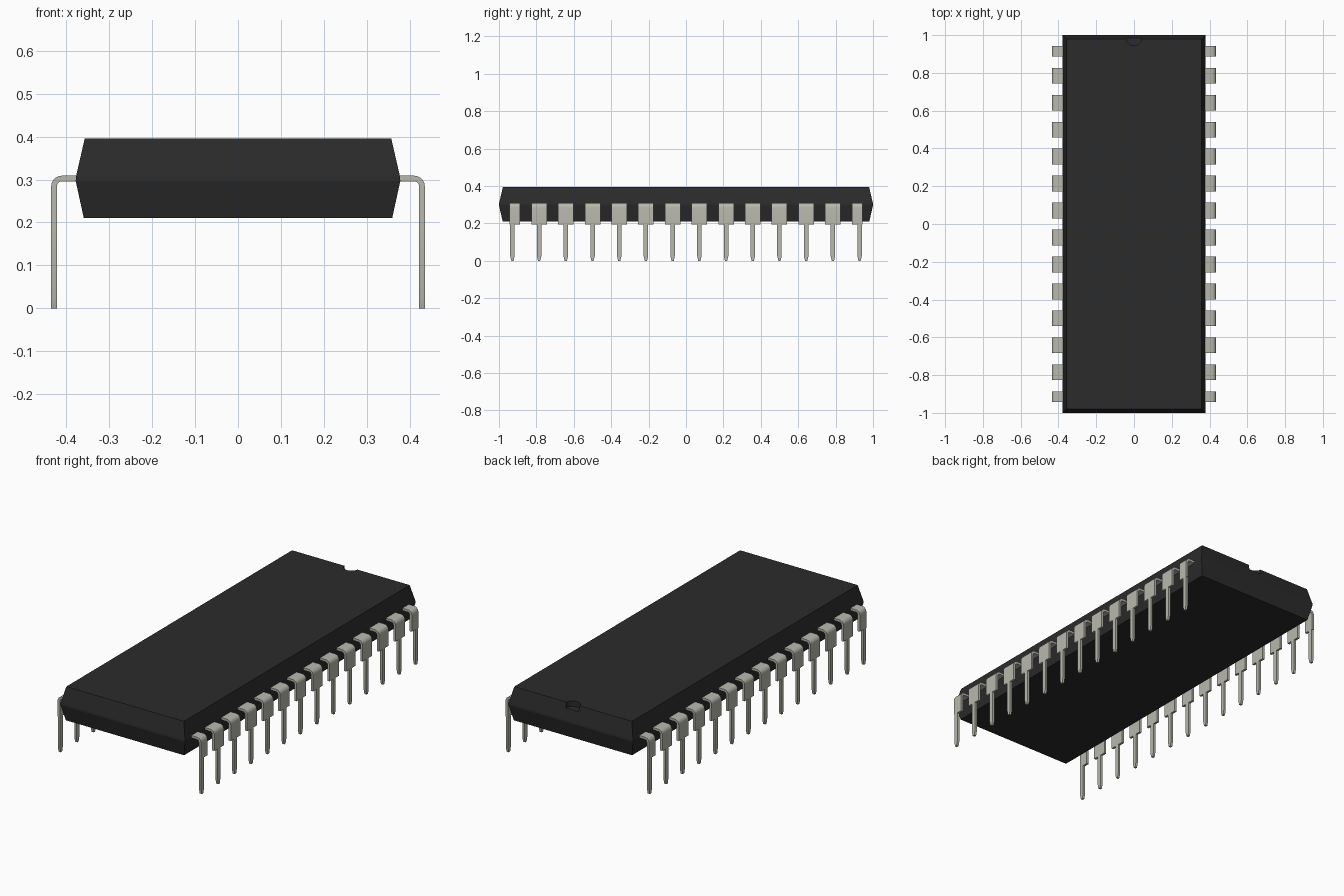
import bpy, bmesh, math

if "Cube" in bpy.data.objects:
    bpy.data.objects.remove(bpy.data.objects["Cube"])


def material(name, color):
    m = bpy.data.materials.new(name)
    m.diffuse_color = (*color, 1)
    m.use_nodes = True
    m.node_tree.nodes["Principled BSDF"].inputs["Base Color"].default_value = m.diffuse_color
    return m


def loft(name, rings, mat):
    """Skin a stack of equal-length rings and cap both ends."""
    bm = bmesh.new()
    loops = [[bm.verts.new(p) for p in ring] for ring in rings]
    for a, b in zip(loops, loops[1:]):
        for i in range(len(a)):
            j = (i + 1) % len(a)
            bm.faces.new((a[i], a[j], b[j], b[i]))
    bm.faces.new(loops[0])
    bm.faces.new(loops[-1])
    bmesh.ops.recalc_face_normals(bm, faces=bm.faces)
    mesh = bpy.data.meshes.new(name)
    bm.to_mesh(mesh)
    bm.free()
    mesh.materials.append(mat)
    obj = bpy.data.objects.new(name, mesh)
    bpy.context.collection.objects.link(obj)
    return obj


black = material("black_plastic", (0.024, 0.024, 0.024))
metal = material("pin_metal", (0.48, 0.48, 0.42))

# Moulded body: two tapered halves meeting at a thin parting band
profile = [(0.21, 0.359, 0.98), (0.297, 0.378, 1.0),
           (0.308, 0.377, 0.999), (0.395, 0.357, 0.979)]
body = loft("chip_body",
            [[(-x, -y, z), (x, -y, z), (x, y, z), (-x, y, z)] for z, x, y in profile],
            black)

# Half-round orientation notch at the back edge
bpy.ops.mesh.primitive_cylinder_add(vertices=32, radius=0.04, depth=0.1,
                                    location=(0, 0.984, 0.415))
cutter = bpy.context.object
cutter.name = "notch_cutter"
cutter.hide_render = True
cutter.data.materials.append(black)
cut = body.modifiers.new("notch", 'BOOLEAN')
cut.object = cutter
cut.operation = 'DIFFERENCE'
cut.solver = 'EXACT'
bpy.context.view_layer.objects.active = body
bpy.ops.object.modifier_apply(modifier=cut.name)
bpy.data.objects.remove(cutter)

# Pins: wide bent shoulder, narrow leg, tapered tip
OUT, IN, TOP, THICK = 0.435, 0.422, 0.309, 0.013
R = 0.025
STEM = 0.012


def pin(name, y, low, high):
    def ring(outer, inner, lo, hi):
        return [(outer[0], y - lo, outer[1]), (outer[0], y + hi, outer[1]),
                (inner[0], y + hi, inner[1]), (inner[0], y - lo, inner[1])]

    rings = [ring((0.35, TOP), (0.35, TOP - THICK), low, high)]
    for k in range(7):
        a = math.pi / 2 * (1 - k / 6)
        c, s, r = math.cos(a), math.sin(a), R - THICK
        rings.append(ring((OUT - R + R * c, TOP - R + R * s),
                          (OUT - R + r * c, TOP - R + r * s), low, high))
    for z, lo, hi in [(0.195, low, high), (0.195, STEM, STEM),
                      (0.025, STEM, STEM), (0, 0.006, 0.006)]:
        rings.append(ring((OUT, z), (IN, z), lo, hi))
    obj = loft(name, rings, metal)
    obj.modifiers.new("mirror", 'MIRROR').use_axis[0] = True
    bpy.ops.object.select_all(action='DESELECT')
    obj.select_set(True)
    bpy.context.view_layer.objects.active = obj
    bpy.ops.object.shade_smooth_by_angle(angle=math.radians(30))


COUNT, PITCH, WIDE, EDGE = 14, 0.1428, 0.0415, 0.0145
for i in range(COUNT):
    # End pins have their outer shoulder trimmed
    pin(f"pin_pair_{i + 1}", (i - (COUNT - 1) / 2) * PITCH,
        EDGE if i == 0 else WIDE, EDGE if i == COUNT - 1 else WIDE)
